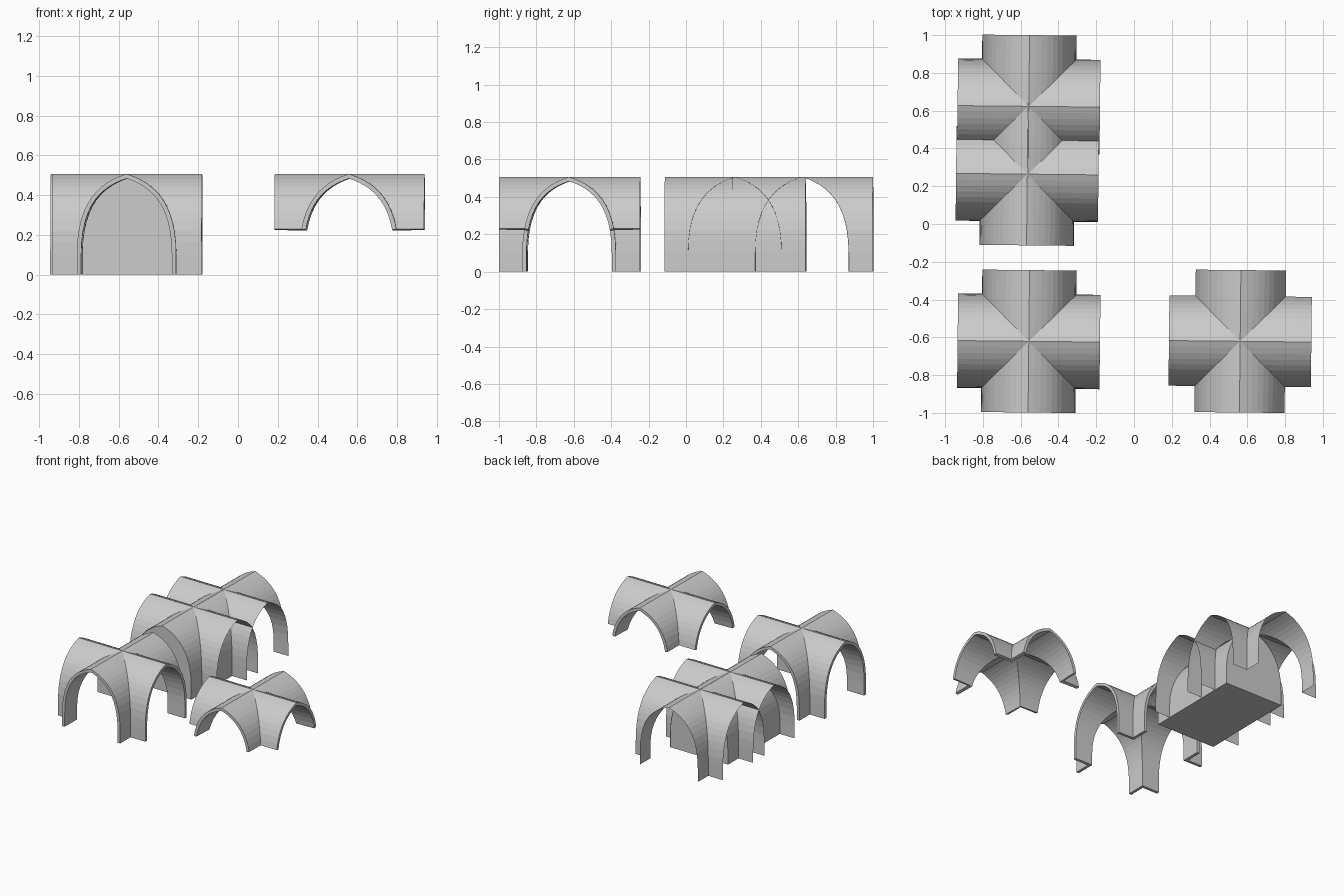
import bpy, bmesh, math
from mathutils import Vector

if "Cube" in bpy.data.objects:
    bpy.data.objects.remove(bpy.data.objects["Cube"])

HALF, LENGTH, TOP = 0.25, 0.377, 0.507
THICK = 0.022


def half_profile(steps=12):
    """Pointed arch from the foot to the apex, as (half width, height)."""
    ctrl = [(HALF, 0.10), (HALF, 0.37), (0.135, 0.465), (0, TOP)]
    pts = [(HALF, 0.0)]
    for i in range(steps + 1):
        t = i / steps
        b = [(1 - t) ** 3, 3 * t * (1 - t) ** 2, 3 * t * t * (1 - t), t ** 3]
        pts.append(tuple(sum(k * c[a] for k, c in zip(b, ctrl)) for a in (0, 1)))
    return pts


def finish(bm, name, loc, angle=-0.6):
    me = bpy.data.meshes.new(name)
    bm.to_mesh(me)
    bm.free()
    ob = bpy.data.objects.new(name, me)
    ob.location = loc
    ob.rotation_euler.z = math.radians(angle)
    bpy.context.collection.objects.link(ob)
    return ob


def vault(name, loc, thick=0.0, cut=None):
    """Groin vault: two crossing pointed tunnels, open on all four sides."""
    bm = bmesh.new()
    pts = half_profile()
    for sx in (1, -1):
        for sy in (1, -1):
            for (w0, z0), (w1, z1) in zip(pts, pts[1:]):
                for swap in (False, True):
                    quad = [(w0, w0, z0), (LENGTH, w0, z0),
                            (LENGTH, w1, z1), (w1, w1, z1)]
                    if swap:
                        quad = [(y, x, z) for x, y, z in quad]
                    f = bm.faces.new([bm.verts.new((x * sx, y * sy, z))
                                      for x, y, z in quad])
                    f.normal_update()
                    if f.normal.dot(f.calc_center_median()) < 0:
                        f.normal_flip()
    bmesh.ops.remove_doubles(bm, verts=bm.verts[:], dist=1e-5)
    if cut is not None:
        bmesh.ops.bisect_plane(bm, geom=bm.verts[:] + bm.edges[:] + bm.faces[:],
                               plane_co=(0, 0, cut), plane_no=(0, 0, 1),
                               clear_inner=True)
    ob = finish(bm, name, loc)
    if thick:
        mod = ob.modifiers.new("shell", "SOLIDIFY")
        mod.thickness = thick
        mod.offset = -1
        mod.use_even_offset = True
    return ob


def tunnel_block(name, loc, inset=0.0015):
    """Closed arch-shaped block running along y, just inside the thin vault."""
    bm = bmesh.new()
    pts = half_profile()
    outline = pts + [(-w, z) for w, z in reversed(pts[:-1])]
    s = 1 - inset / HALF
    face = bm.faces.new([bm.verts.new((w * s, -LENGTH, z * s)) for w, z in outline])
    ext = bmesh.ops.extrude_face_region(bm, geom=[face])
    moved = [v for v in ext["geom"] if isinstance(v, bmesh.types.BMVert)]
    bmesh.ops.translate(bm, verts=moved, vec=Vector((0, 2 * LENGTH, 0)))
    if not any(f.calc_center_median().y < -LENGTH + 1e-4 for f in bm.faces):
        bm.faces.new([v for v in bm.verts if v.co.y < 0])
    bmesh.ops.recalc_face_normals(bm, faces=bm.faces[:])
    return finish(bm, name, loc)


# Thick vaults: full height with legs, and short one cut off above the legs
vault("tall_vault", (-0.557, -0.621, 0), THICK)
vault("short_vault", (0.562, -0.621, 0), THICK, cut=0.23)

# Two overlapping thin vaults with a closed tunnel block inside the front one
vault("thin_vault_front", (-0.565, 0.267 - 0.003, 0))
vault("thin_vault_back", (-0.557, 0.623, 0))
tunnel_block("tunnel_block", (-0.565, 0.264, 0))
